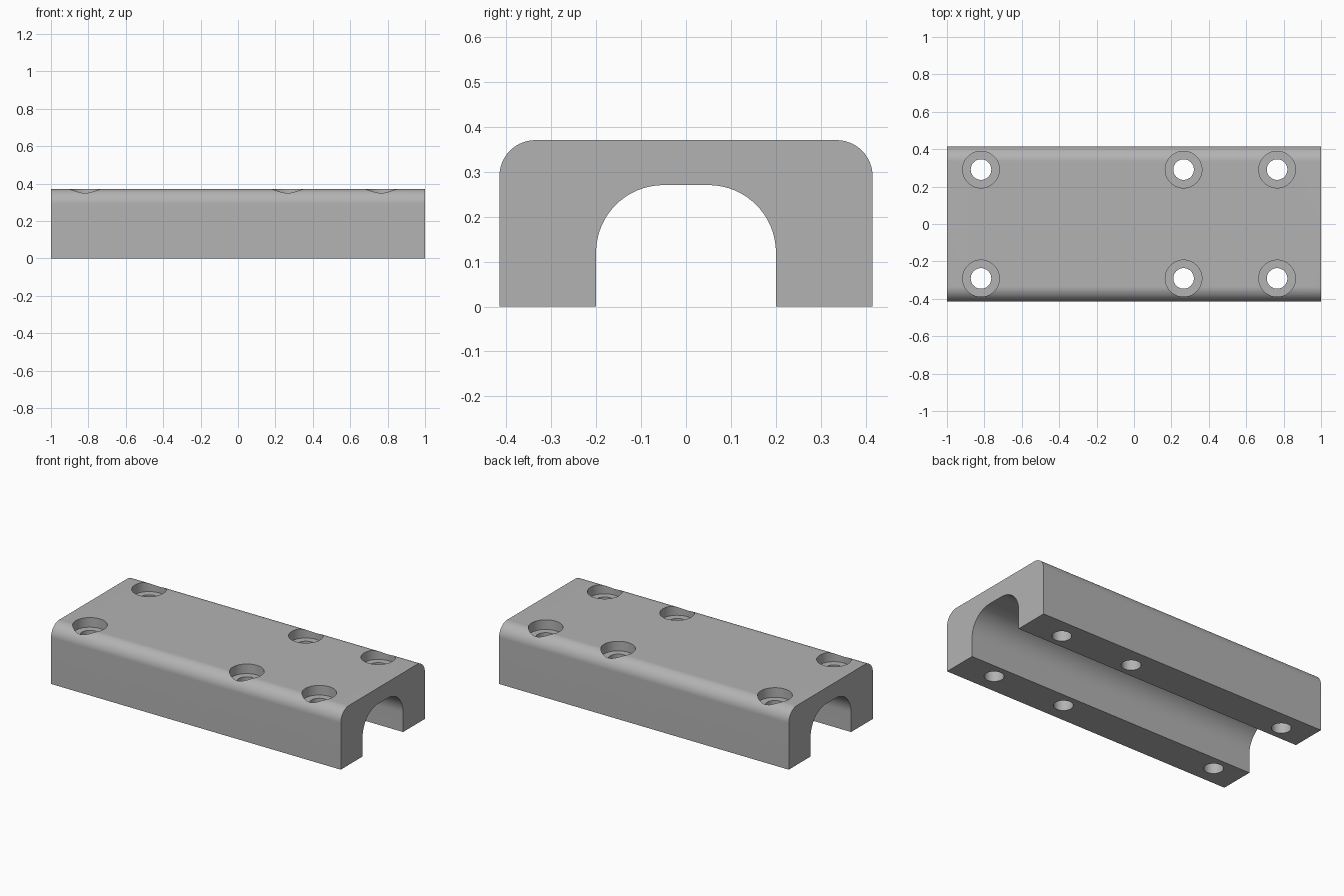
import bpy, bmesh, math

cube = bpy.data.objects.get("Cube")
if cube:
    bpy.data.objects.remove(cube, do_unlink=True)

grey = bpy.data.materials.new("plain grey")
grey.use_nodes = True
colour = (0.45, 0.45, 0.45, 1)
grey.diffuse_color = colour
grey.node_tree.nodes["Principled BSDF"].inputs["Base Color"].default_value = colour


def arc(cy, cz, r, start, end, steps=20):
    angles = [math.radians(start + (end - start) * i / steps) for i in range(steps + 1)]
    return [(cy + r * math.cos(a), cz + r * math.sin(a)) for a in angles]


def arch_half(half_width, top, r):
    """Right leg and rounded shoulder, from the foot up to the flat top."""
    return [(half_width, 0)] + arc(half_width - r, top - r, r, 0, 90)


def mirrored(half):
    return half + [(-y, z) for y, z in reversed(half)]


# Channel block: rounded outer arch with a rounded tunnel, extruded along x
outline = mirrored(arch_half(0.415, 0.37, 0.08))
outline += list(reversed(mirrored(arch_half(0.2, 0.27, 0.15))))
bm = bmesh.new()
end = bm.faces.new([bm.verts.new((-1, y, z)) for y, z in outline])
body = bmesh.ops.extrude_face_region(bm, geom=[end])["geom"]
bmesh.ops.translate(bm, vec=(2, 0, 0), verts=[v for v in body if isinstance(v, bmesh.types.BMVert)])
bmesh.ops.recalc_face_normals(bm, faces=bm.faces)
mesh = bpy.data.meshes.new("channel_block")
bm.to_mesh(mesh)
bm.free()
mesh.materials.append(grey)
block = bpy.data.objects.new("channel_block", mesh)
bpy.context.collection.objects.link(block)

# Stepped bolt holes: narrow shaft below, wide recess above
BOLT, RECESS, FLOOR = 0.055, 0.098, 0.31
steps = [(BOLT, -0.1), (BOLT, FLOOR), (RECESS, FLOOR), (RECESS, 0.5)]
SIDES = 48
bm = bmesh.new()
for x in (-0.818, 0.265, 0.765):
    for y in (-0.291, 0.291):
        rings = []
        for r, z in steps:
            turn = [math.tau * i / SIDES for i in range(SIDES)]
            rings.append([bm.verts.new((x + r * math.cos(a), y + r * math.sin(a), z)) for a in turn])
        for low, high in zip(rings, rings[1:]):
            for i in range(SIDES):
                j = (i + 1) % SIDES
                bm.faces.new((low[i], low[j], high[j], high[i]))
        bm.faces.new(reversed(rings[0]))
        bm.faces.new(rings[-1])
mesh = bpy.data.meshes.new("bolt_hole_cutter")
bm.to_mesh(mesh)
bm.free()
mesh.materials.append(grey)
cutter = bpy.data.objects.new("bolt_hole_cutter", mesh)
bpy.context.collection.objects.link(cutter)
cutter.hide_render = True

# Cut the holes, then remove the cutter
cut = block.modifiers.new("bolt_holes", "BOOLEAN")
cut.operation = "DIFFERENCE"
cut.solver = "EXACT"
cut.object = cutter
bpy.ops.object.select_all(action="DESELECT")
bpy.context.view_layer.objects.active = block
block.select_set(True)
bpy.ops.object.modifier_apply(modifier=cut.name)
bpy.data.objects.remove(cutter, do_unlink=True)
bpy.ops.object.shade_smooth_by_angle(angle=math.radians(30))
